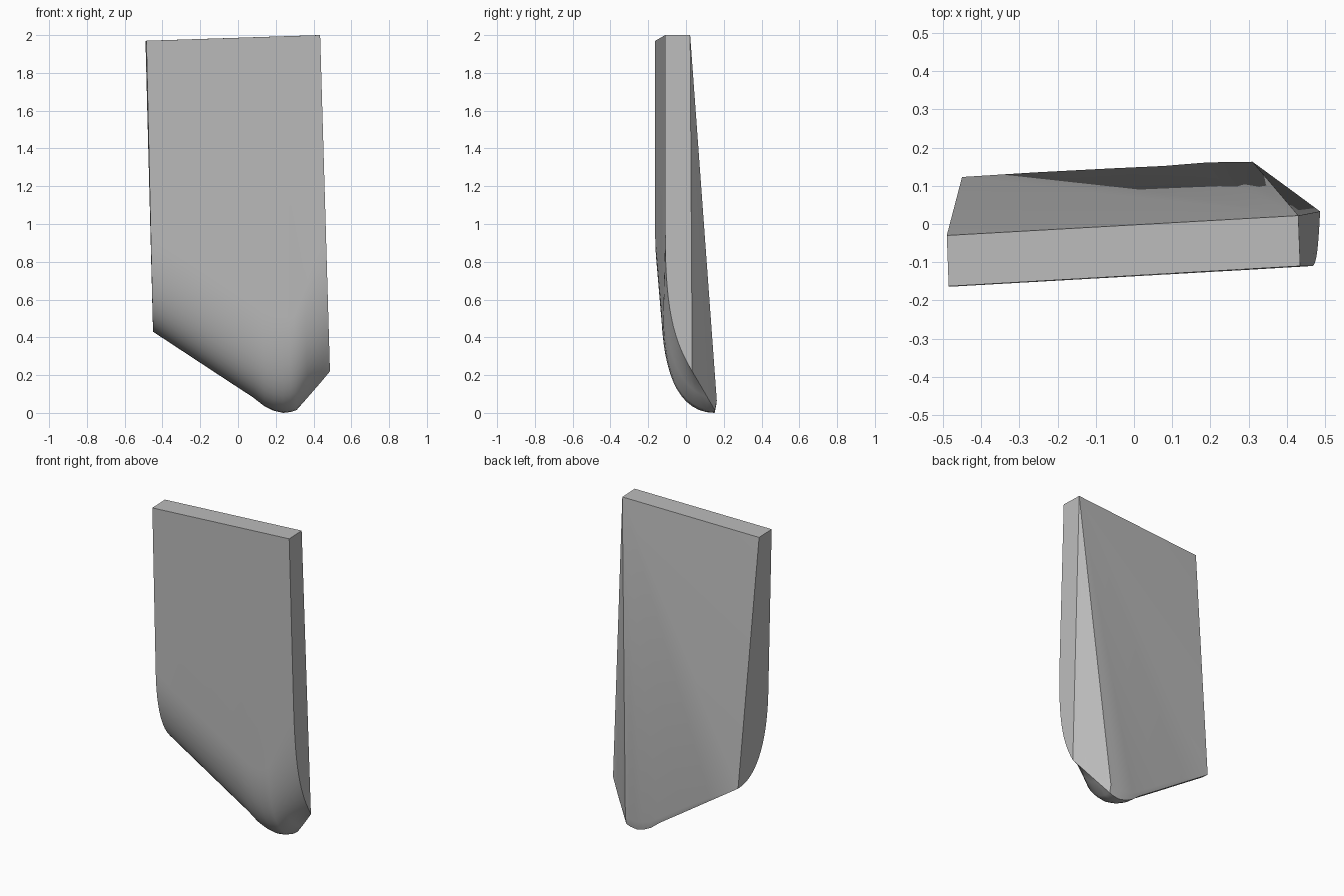
import bpy, bmesh, math
from mathutils import Vector

cube = bpy.data.objects.get("Cube")
if cube:
    bpy.data.objects.remove(cube, do_unlink=True)

grey = bpy.data.materials.new("plain grey")
grey.use_nodes = True
color = (0.5, 0.5, 0.5, 1)
grey.diffuse_color = color
grey.node_tree.nodes["Principled BSDF"].inputs["Base Color"].default_value = color

# Top corners of the slab
front_l, front_r = Vector((-0.485, -0.163, 1.97)), Vector((0.435, -0.11, 2.0))
back_l, back_r = Vector((-0.49, -0.03, 1.97)), Vector((0.43, 0.022, 2.0))

# Lower rim: x, y, z, and how far the back edge lifts above it
rim = [(-0.45, 0.123, 0.43, 0.0), (-0.26, 0.131, 0.305, 0.02),
       (-0.07, 0.139, 0.18, 0.03), (0.08, 0.146, 0.082, 0.03),
       (0.14, 0.149, 0.035, 0.04), (0.19, 0.151, 0.011, 0.05),
       (0.24, 0.152, 0.0, 0.05), (0.28, 0.152, 0.005, 0.05),
       (0.31, 0.153, 0.015, 0.05), (0.37, 0.113, 0.083, 0.03),
       (0.43, 0.073, 0.152, 0.01), (0.487, 0.033, 0.22, 0.0)]
TIP = 8
STEPS = 14


def column(bm, x, y, z):
    """Straight front run that curls back into the rim."""
    t = (x + 0.45) / 0.937
    top = front_l.lerp(front_r, t)
    k = max(0, (x - 0.31) / 0.177)          # gentler curl toward the right edge
    z0, z1, z2 = z + 0.5 + 0.24 * k, z + 0.27 + 0.07 * k, z + 0.17 * k
    y0, y2 = top.y, top.y + 0.06 - 0.02 * k
    pts = [top]
    for i in range(STEPS + 1):
        u = i / STEPS
        w = ((1 - u) ** 3, 3 * u * (1 - u) ** 2, 3 * u * u * (1 - u), u ** 3)
        cy = (w[0] + w[1]) * y0 + w[2] * y2 + w[3] * y
        cz = w[0] * z0 + w[1] * z1 + w[2] * z2 + w[3] * z
        cx = x + (top.x - x) * max(0, cz - z) / (top.z - z)
        pts.append(Vector((cx, cy, cz)))
    return [bm.verts.new(p) for p in pts]


bm = bmesh.new()
cols = [column(bm, *r[:3]) for r in rim]

# Curved front
for a, b in zip(cols, cols[1:]):
    for i in range(len(a) - 1):
        bm.faces.new((a[i], a[i + 1], b[i + 1], b[i]))

# Rounded back edge of the rim
lip = []
for (x, y, z, lift), c in zip(rim, cols):
    lip.append(c[-1] if lift == 0 else bm.verts.new((x, y + 0.2 * lift, z + lift)))
for i in range(len(rim) - 1):
    loop = [cols[i][-1], lip[i], lip[i + 1], cols[i + 1][-1]]
    bm.faces.new(list(dict.fromkeys(loop)))

# Back, chamfer, sides and top
bl, br = bm.verts.new(back_l), bm.verts.new(back_r)
bm.faces.new((br, bl, lip[0]))
for i in range(len(lip) - 1):
    bm.faces.new((br, lip[i], lip[i + 1]))
bm.faces.new(cols[0] + [bl])
bm.faces.new(cols[-1] + [br])
bm.faces.new([c[0] for c in cols] + [br, bl])
bmesh.ops.recalc_face_normals(bm, faces=bm.faces)

mesh = bpy.data.meshes.new("slab")
bm.to_mesh(mesh)
bm.free()
mesh.materials.append(grey)
slab = bpy.data.objects.new("slab", mesh)
bpy.context.collection.objects.link(slab)
bpy.context.view_layer.objects.active = slab
slab.select_set(True)
bpy.ops.object.shade_smooth_by_angle(angle=math.radians(30))
